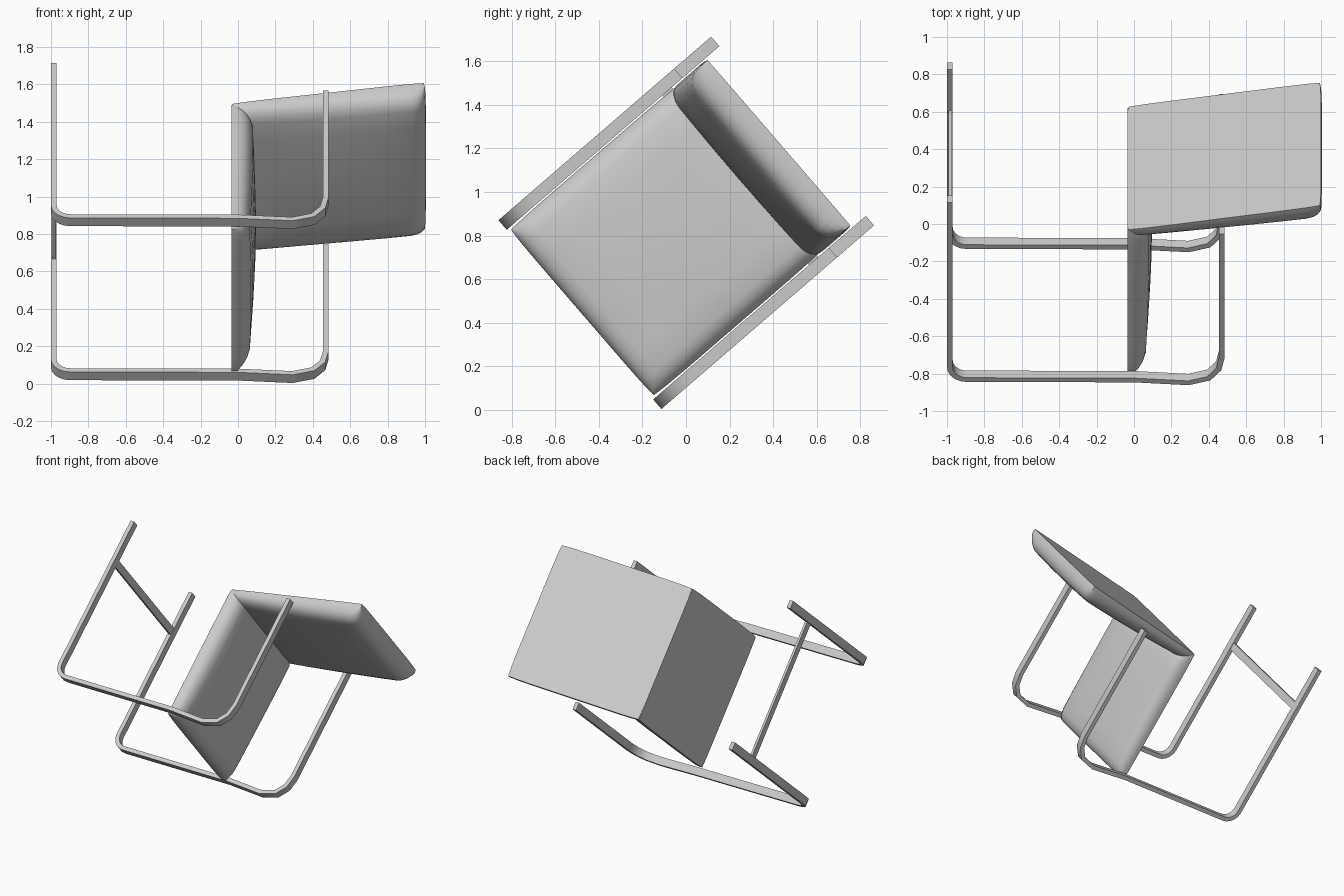
import bpy
import bmesh
from math import radians, sqrt, sin, cos, pi
from mathutils import Matrix, Vector

if "Cube" in bpy.data.objects:
    bpy.data.objects.remove(bpy.data.objects["Cube"])

grey = bpy.data.materials.new("plain_grey")
grey.use_nodes = True
GREY = (0.6, 0.6, 0.6, 1)
grey.diffuse_color = GREY
grey.node_tree.nodes["Principled BSDF"].inputs["Base Color"].default_value = GREY

# The chair is built upright (x = depth to the back, y = width, z = height)
# and then laid over with its height along the world x axis.
TILT = radians(40.8)
c, s = cos(TILT), sin(TILT)
LAY = Matrix(((0, 0, 1, 0), (c, -s, 0, 0.01), (s, c, 0, 0.866), (0, 0, 0, 1)))


def finish(bm, name, angle=35):
    bmesh.ops.recalc_face_normals(bm, faces=bm.faces)
    mesh = bpy.data.meshes.new(name)
    bm.to_mesh(mesh)
    bm.free()
    mesh.transform(LAY)
    mesh.materials.append(grey)
    mesh.shade_smooth()
    mesh.set_sharp_from_angle(angle=radians(angle))
    ob = bpy.data.objects.new(name, mesh)
    bpy.context.collection.objects.link(ob)
    return ob


def strip(name, path, thick, y0, y1):
    """Flat bar following a side-on path, from y0 to y1 in width."""
    pts = [Vector(p) for p in path]
    bm = bmesh.new()
    rings = []
    for i, p in enumerate(pts):
        before = (p - pts[i - 1]).normalized() if i else None
        after = (pts[i + 1] - p).normalized() if i < len(pts) - 1 else None
        before, after = before or after, after or before
        t = (before + after).normalized()
        n = Vector((-t.y, t.x)) * (thick / 2 / t.dot(before))
        a, b = p + n, p - n
        rings.append([bm.verts.new(v) for v in (
            (a.x, y0, a.y), (a.x, y1, a.y), (b.x, y1, b.y), (b.x, y0, b.y))])
    for r, q in zip(rings, rings[1:]):
        for k in range(4):
            bm.faces.new((r[k], r[k - 1], q[k - 1], q[k]))
    bm.faces.new(rings[0])
    bm.faces.new(rings[-1])
    return finish(bm, name)


def cushion(name, origin, along, up, length, half, edge, start, end, crown, rim):
    """Flat-backed pad with rounded rim; thickness runs from start to end."""
    half_steps = [1, 0.985, 0.95, 0.9, 0.83, 0.6, 0.3]
    steps = [-k for k in half_steps] + [0] + half_steps[::-1]
    origin, along, up = Vector(origin), Vector(along).normalized(), Vector(up).normalized()
    bm = bmesh.new()

    def rounded(d):
        return sqrt(1 - (1 - min(d / rim, 1)) ** 2)

    def point(u, w, top):
        depth = (u * (1 - 0.012 * w ** 8) + 1) / 2 * length
        side = w * half * (1 - 0.012 * u ** 8)
        h = 0
        if top:
            full = start + (end - start) * (u + 1) / 2
            ring = rounded((1 - abs(u)) * length / 2) * rounded((1 - abs(w)) * half)
            h = edge + (full - edge) * ring + crown * (1 - u * u) * (1 - w * w)
        return origin + along * depth + Vector((0, side, 0)) + up * h

    n = len(steps)
    layers = [[[bm.verts.new(point(u, w, top)) for w in steps] for u in steps]
              for top in (False, True)]
    for g in layers:
        for i in range(n - 1):
            for j in range(n - 1):
                bm.faces.new((g[i][j], g[i + 1][j], g[i + 1][j + 1], g[i][j + 1]))
    # walls around the rim
    m = n - 1
    loop = ([(i, 0) for i in range(m)] + [(m, j) for j in range(m)]
            + [(i, m) for i in range(m, 0, -1)] + [(0, j) for j in range(m, 0, -1)])
    low, high = layers
    for (a, b), (d, e) in zip(loop, loop[1:] + loop[:1]):
        bm.faces.new((low[a][b], low[d][e], high[d][e], high[a][b]))
    return finish(bm, name, 40)


# Side frames: floor runner, front leg and arm bent from one flat bar
THICK, OUTER, INNER = 0.03, 0.573, 0.515
FLOOR = -0.985
R = 0.09
corner = [(-0.619 + R - R * sin(a), FLOOR + R - R * cos(a))
          for a in (k * pi / 10 for k in range(6))]
arm = [(-0.622, 0.0), (-0.642, 0.29), (-0.61, 0.4), (-0.545, 0.453),
       (-0.46, 0.47), (0.41, 0.47)]
side_path = [(0.634, FLOOR)] + corner + arm
for name, sign in (("upper", 1), ("lower", -1)):
    strip(name + "_side_frame", side_path, THICK, sign * INNER, sign * OUTER)

# Crossbar between the two floor runners
strip("floor_crossbar", [(0.29, -0.983), (0.344, -0.983)], 0.018, -INNER, INNER)

# Seat pad and leaning backrest share the rear lower edge
cushion("seat", (-0.648, 0, -0.035), (1, 0, 0), (0, 0, 1),
        1.028, 0.508, 0.03, 0.095, 0.115, 0.025, 0.1)
cushion("backrest", (0.38, 0, -0.035), (0.172, 0, 1.035), (-1.035, 0, 0.172),
        1.049, 0.508, 0.03, 0.08, 0.13, 0.03, 0.09)
